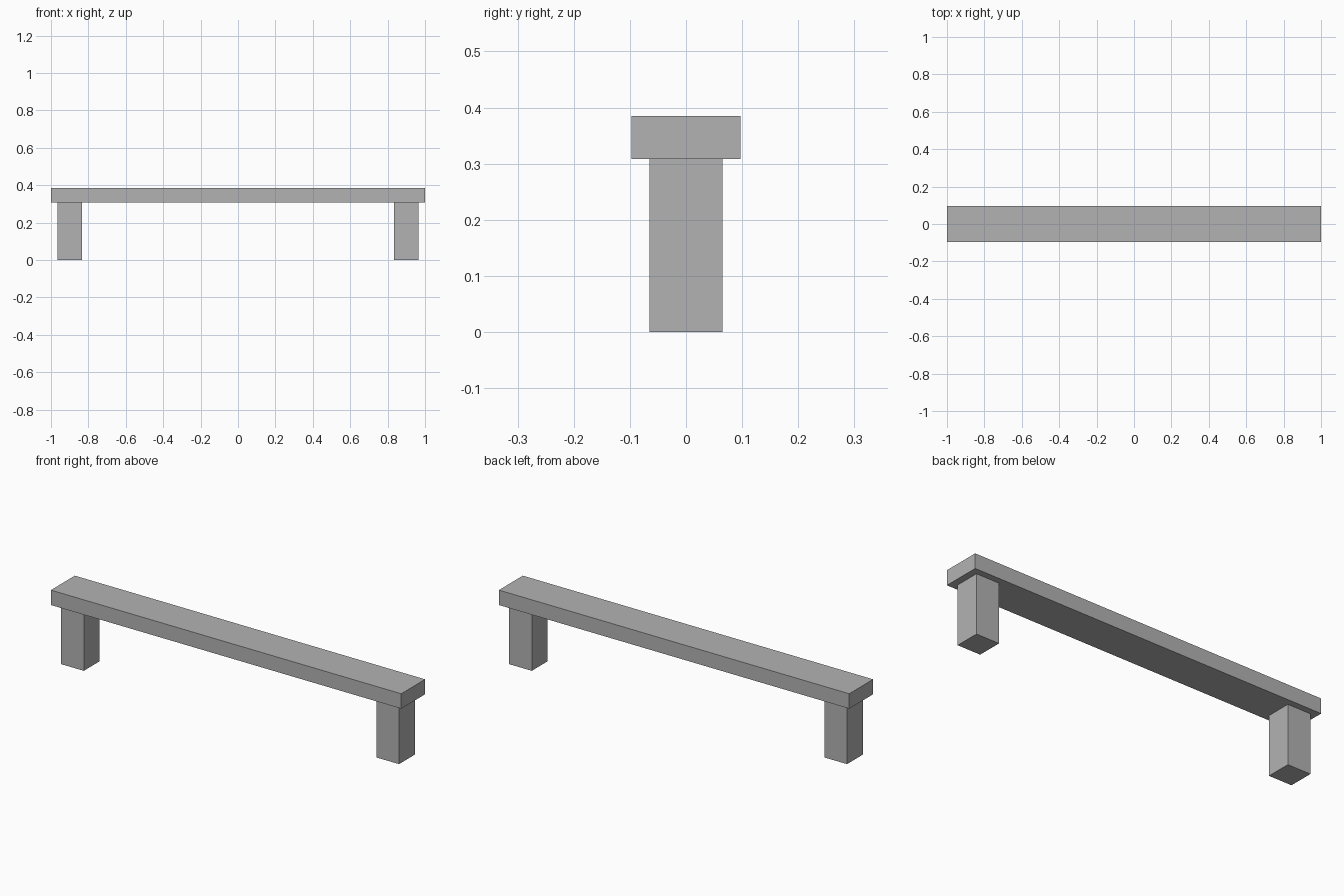
import bpy

default_cube = bpy.data.objects.get("Cube")
if default_cube:
    bpy.data.objects.remove(default_cube, do_unlink=True)

# Single plain grey finish
GREY = (0.45, 0.45, 0.45, 1)
grey = bpy.data.materials.new("plain grey")
grey.use_nodes = True
grey.diffuse_color = GREY
grey.node_tree.nodes["Principled BSDF"].inputs["Base Color"].default_value = GREY


def box(name, size, center):
    bpy.ops.mesh.primitive_cube_add(size=1, location=center)
    obj = bpy.context.object
    obj.name = name
    obj.scale = size
    bpy.ops.object.transform_apply(location=False, rotation=False, scale=True)
    obj.data.materials.append(grey)
    return obj


LEG_HEIGHT, TOP_HEIGHT = 0.308, 0.385

# Long top plank
box("top_plank", (2, 0.195, TOP_HEIGHT - LEG_HEIGHT),
    (0, 0, (TOP_HEIGHT + LEG_HEIGHT) / 2))

# Square legs, inset from each end
for name, side in (("left_leg", 1), ("right_leg", -1)):
    box(name, (0.13, 0.13, LEG_HEIGHT), (side * 0.9, 0, LEG_HEIGHT / 2))
